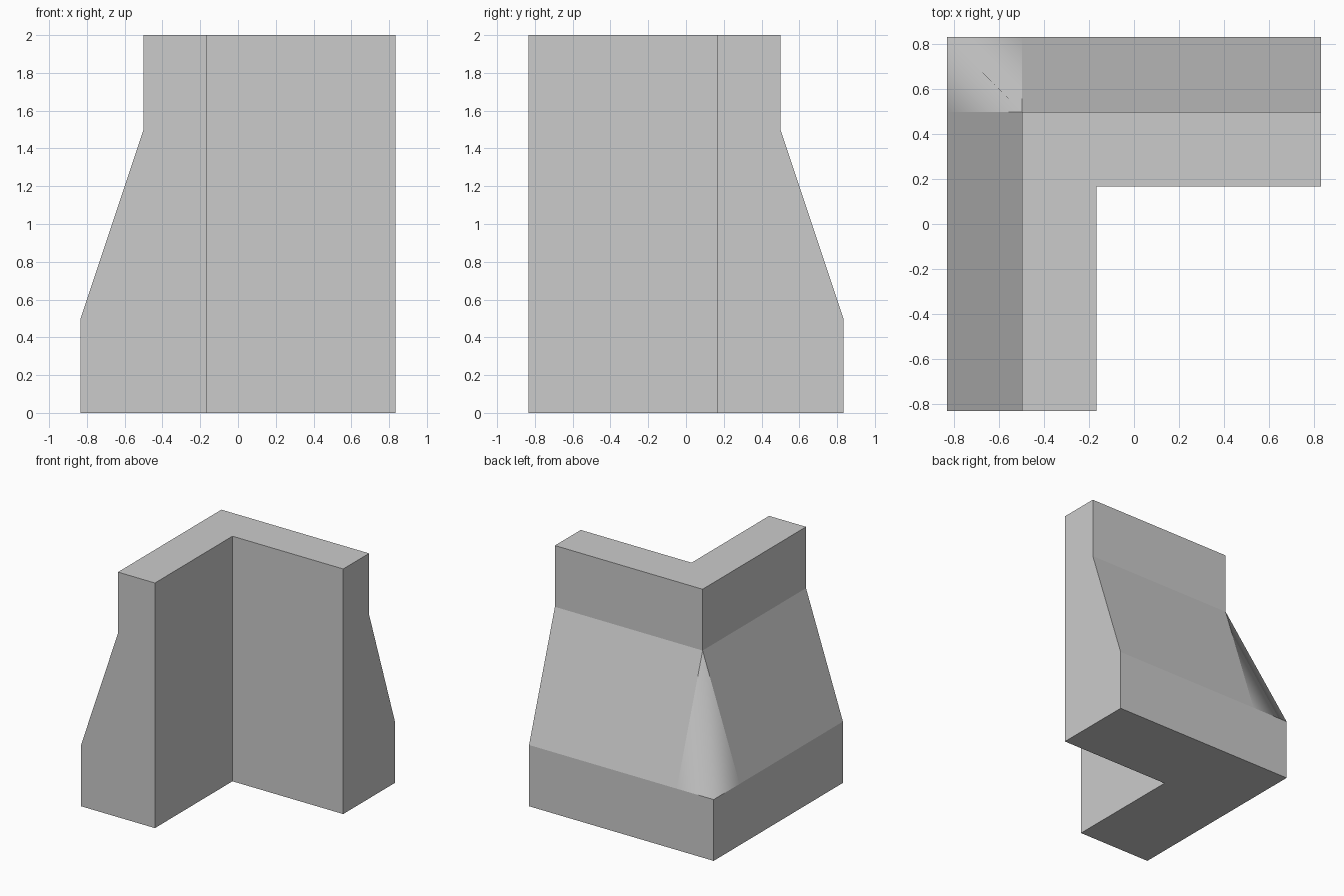
import bpy, bmesh
from mathutils import Vector

if "Cube" in bpy.data.objects:
    bpy.data.objects.remove(bpy.data.objects["Cube"])

T = 1 / 3          # thickness of the upper wall
H = 5 / 6          # half the footprint
INNER = 1 / 6      # inner corner offset

# Wall cross-section: (distance outward from inner face, height)
profile = [(0, 0), (2 * T, 0), (2 * T, 0.5), (T, 1.5), (T, 2), (0, 2)]

bm = bmesh.new()

# Sweep the section along the L: left arm end, mitred corner, back arm end
left = [bm.verts.new((-INNER - d, -H, z)) for d, z in profile]
corner = [bm.verts.new((-INNER - d, INNER + d, z)) for d, z in profile]
back = [bm.verts.new((H, INNER + d, z)) for d, z in profile]

n = len(profile)
for a, b in ((left, corner), (corner, back)):
    for i in range(n):
        j = (i + 1) % n
        bm.faces.new((a[i], a[j], b[j], b[i]))
bm.faces.new(left)
bm.faces.new(back)

# Split each slope from the upper corner down to the lower edge
low, apex = corner[2], corner[3]
for end in (left[2], back[2]):
    edge = bm.edges.get((low, end))
    _, v = bmesh.utils.edge_split(edge, low, T / (2 * H))
    bmesh.ops.connect_verts(bm, verts=[v, apex])

# Smooth shading only across the hip of the corner
bmesh.ops.recalc_face_normals(bm, faces=bm.faces[:])
hip = bm.edges.get((low, apex))
for e in bm.edges:
    e.smooth = e == hip
for f in bm.faces:
    f.smooth = f in hip.link_faces

mesh = bpy.data.meshes.new("corner_wall")
bm.to_mesh(mesh)
bm.free()
bpy.context.collection.objects.link(bpy.data.objects.new("corner_wall", mesh))
